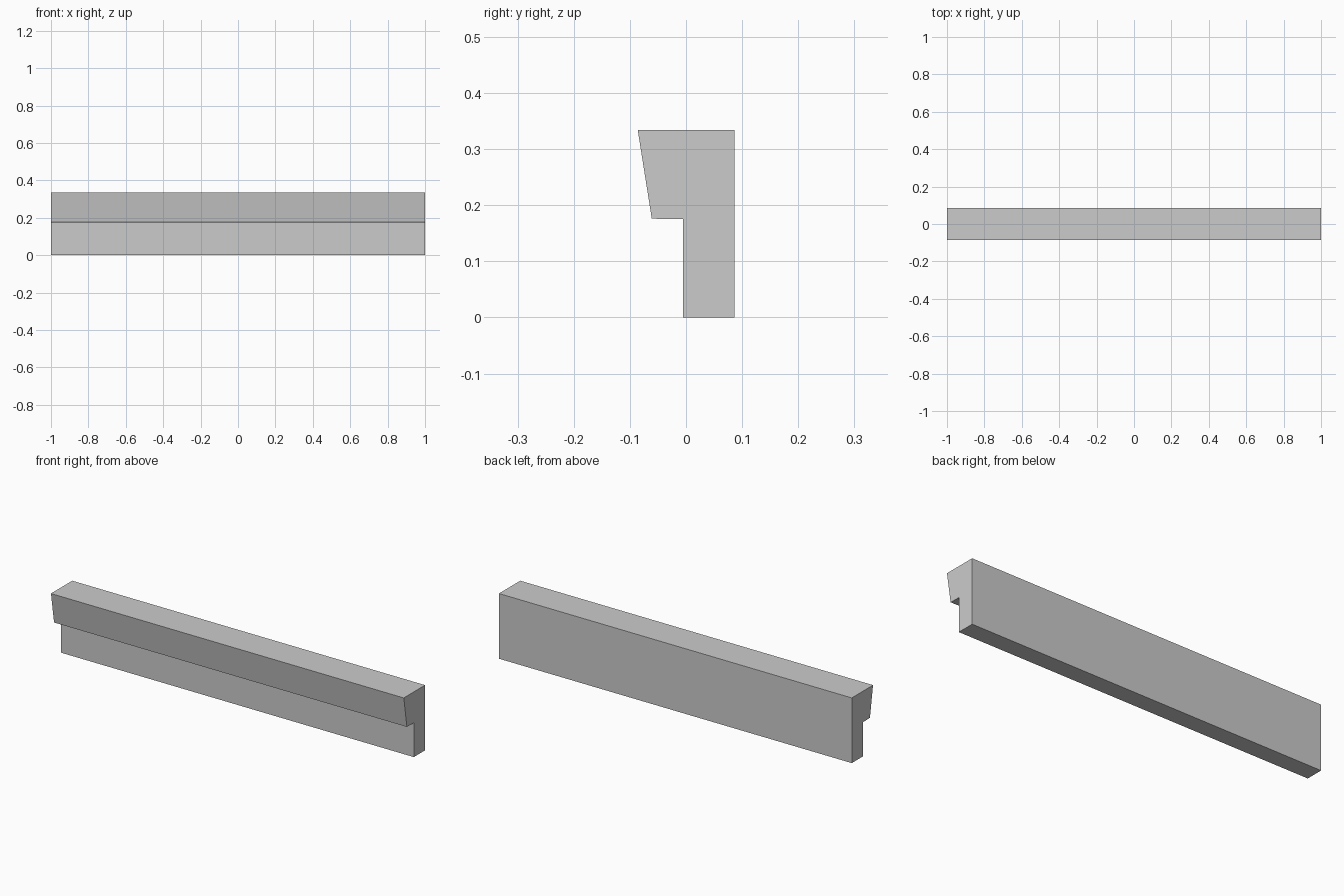
import bpy
import bmesh

cube = bpy.data.objects.get("Cube")
if cube:
    bpy.data.objects.remove(cube, do_unlink=True)

# Plain grey finish
grey = bpy.data.materials.new("plain_grey")
grey.use_nodes = True
colour = (0.6, 0.6, 0.6, 1)
grey.diffuse_color = colour
grey.node_tree.nodes["Principled BSDF"].inputs["Base Color"].default_value = colour

# Cross-section of the beam: upright web with a sloped overhanging lip
profile = [(-0.005, 0), (0.086, 0), (0.086, 0.334), (-0.086, 0.334),
           (-0.061, 0.176), (-0.005, 0.175)]

# Extrude the cross-section along the length
bm = bmesh.new()
end = bm.faces.new([bm.verts.new((-1, y, z)) for y, z in profile])
moved = bmesh.ops.extrude_face_region(bm, geom=[end])["geom"]
bmesh.ops.translate(bm, vec=(2, 0, 0),
                    verts=[v for v in moved if isinstance(v, bmesh.types.BMVert)])
if not all(e.is_manifold for e in bm.edges):
    bmesh.ops.holes_fill(bm, edges=[e for e in bm.edges if e.is_boundary])
bmesh.ops.recalc_face_normals(bm, faces=bm.faces)

mesh = bpy.data.meshes.new("lipped_beam")
bm.to_mesh(mesh)
bm.free()
mesh.materials.append(grey)
beam = bpy.data.objects.new("lipped_beam", mesh)
bpy.context.collection.objects.link(beam)
